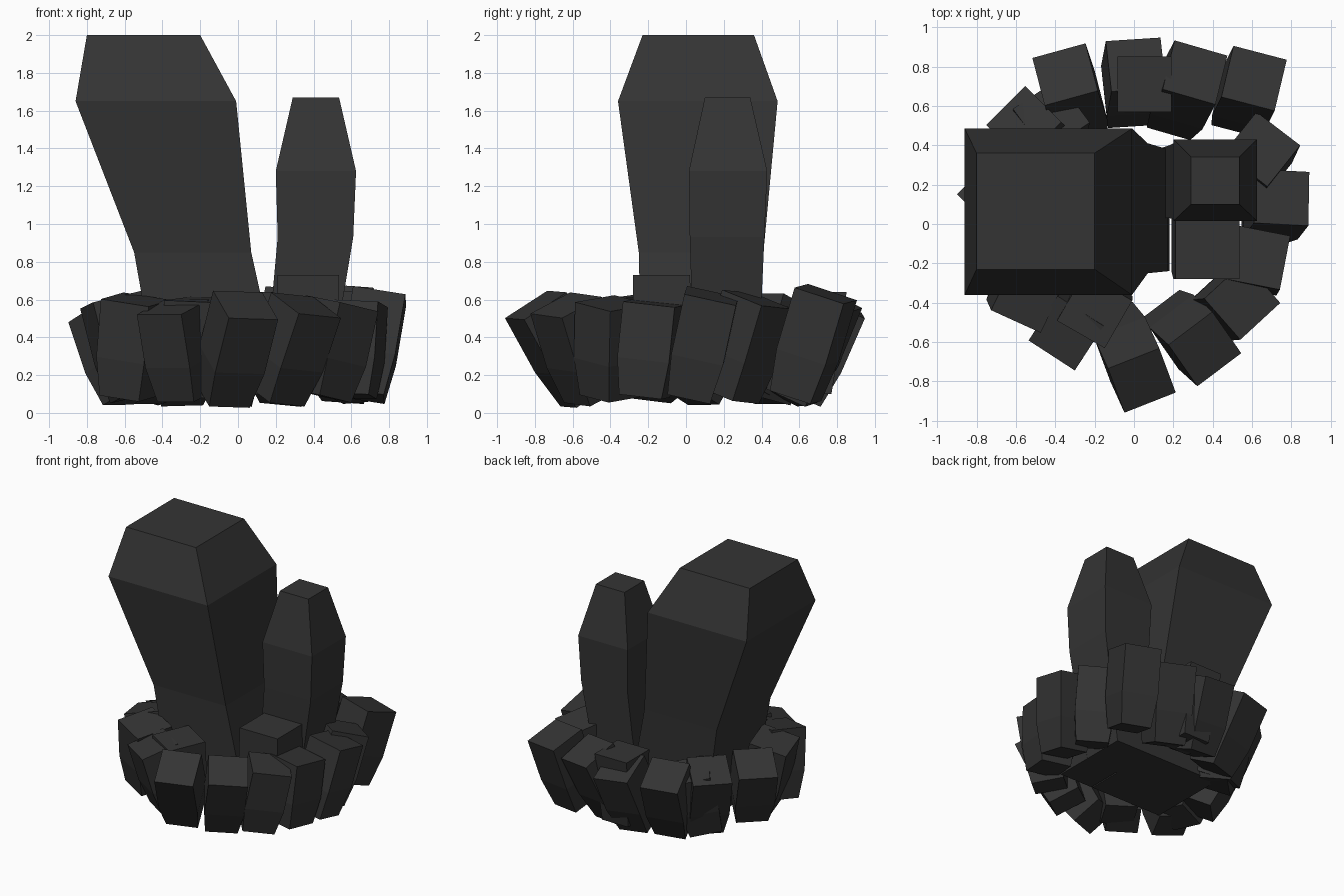
import bpy, bmesh, math
from mathutils import Vector, Matrix

stone = bpy.data.materials.new("dark charcoal stone")
stone.diffuse_color = (0.034, 0.034, 0.034, 1)


def loft(name, rings):
    """Closed block skinned through a stack of four-cornered rings."""
    bm = bmesh.new()
    rows = [[bm.verts.new(p) for p in ring] for ring in rings]
    for a, b in zip(rows, rows[1:]):
        for i in range(4):
            j = (i + 1) % 4
            bm.faces.new((a[i], a[j], b[j], b[i]))
    bm.faces.new(rows[0][::-1])
    bm.faces.new(rows[-1])
    bmesh.ops.recalc_face_normals(bm, faces=bm.faces)
    me = bpy.data.meshes.new(name)
    bm.to_mesh(me)
    bm.free()
    me.materials.append(stone)
    ob = bpy.data.objects.new(name, me)
    bpy.context.collection.objects.link(ob)


def pillar(name, levels):
    """Upright pillar from (z, x0, x1, y0, y1) levels."""
    loft(name, [[(x0, y0, z), (x1, y0, z), (x1, y1, z), (x0, y1, z)]
                for z, x0, x1, y0, y1 in levels])


def leaning_block(name, x, y, z, bx, by, yaw):
    """Slanted block from bottom centre (bx, by) up to top centre (x, y, z)."""
    top, bottom = Vector((x, y, z)), Vector((bx, by, 0.09))
    rot = (Vector((0, 0, 1)).rotation_difference(top - bottom).to_matrix()
           @ Matrix.Rotation(math.radians(yaw), 3, 'Z'))
    rings = []
    for f, h in ((0, 0.115), (0.4, 0.14), (1, 0.14)):
        ring = []
        for sx, sy in ((-1, -1), (1, -1), (1, 1), (-1, 1)):
            p = bottom.lerp(top, f) + rot @ Vector((sx * h, sy * h, 0))
            p.z = max(p.z, 0.0)
            ring.append(p)
        rings.append(ring)
    loft(name, rings)


# Tall pillars and upright stubs
pillar("large_pillar", [(0.1, -0.43, 0.18, -0.24, 0.38),
                        (0.4, -0.47, 0.17, -0.24, 0.38),
                        (0.85, -0.55, 0.07, -0.25, 0.41),
                        (1.65, -0.86, -0.01, -0.36, 0.485),
                        (2.0, -0.80, -0.20, -0.23, 0.36)])
pillar("small_pillar", [(0.1, 0.12, 0.47, 0.03, 0.38),
                        (0.6, 0.18, 0.555, 0.03, 0.40),
                        (0.93, 0.21, 0.61, 0.02, 0.415),
                        (1.28, 0.20, 0.625, 0.015, 0.43),
                        (1.67, 0.29, 0.535, 0.10, 0.34)])
pillar("front_stub", [(0.1, 0.19, 0.47, -0.24, 0.05),
                      (0.4, 0.20, 0.53, -0.28, 0.04),
                      (0.73, 0.21, 0.535, -0.28, 0.02)])
pillar("back_stub", [(0.1, -0.04, 0.18, 0.54, 0.77),
                     (0.4, -0.07, 0.19, 0.57, 0.82),
                     (0.64, -0.085, 0.19, 0.57, 0.85)])

# Ring of leaning blocks: top x, y, z, bottom x, y, yaw
blocks = [
    (-0.35, 0.76, 0.58, -0.27, 0.52, 15),
    (0.01, 0.81, 0.57, -0.03, 0.60, 5),
    (0.31, 0.77, 0.60, 0.20, 0.56, -15),
    (0.61, 0.74, 0.63, 0.53, 0.58, -14),
    (0.65, 0.38, 0.60, 0.58, 0.23, -38),
    (0.75, 0.135, 0.62, 0.66, 0.02, -2),
    (0.63, -0.17, 0.58, 0.60, -0.22, -11),
    (0.55, -0.39, 0.58, 0.44, -0.40, 42),
    (0.36, -0.635, 0.57, 0.20, -0.49, 36),
    (0.04, -0.795, 0.57, -0.08, -0.53, 21),
    (-0.20, -0.44, 0.60, -0.20, -0.40, -30),
    (-0.345, -0.555, 0.56, -0.27, -0.44, -33),
    (-0.54, -0.37, 0.60, -0.58, -0.28, -25),
    (-0.67, -0.13, 0.60, -0.54, -0.16, 15),
    (-0.71, 0.16, 0.54, -0.56, 0.02, 45),
    (-0.56, 0.51, 0.58, -0.42, 0.37, 45),
    (-0.42, 0.55, 0.56, -0.45, 0.40, 35),
]
for n, b in enumerate(blocks):
    leaning_block(f"ring_block_{n + 1}", *b)
